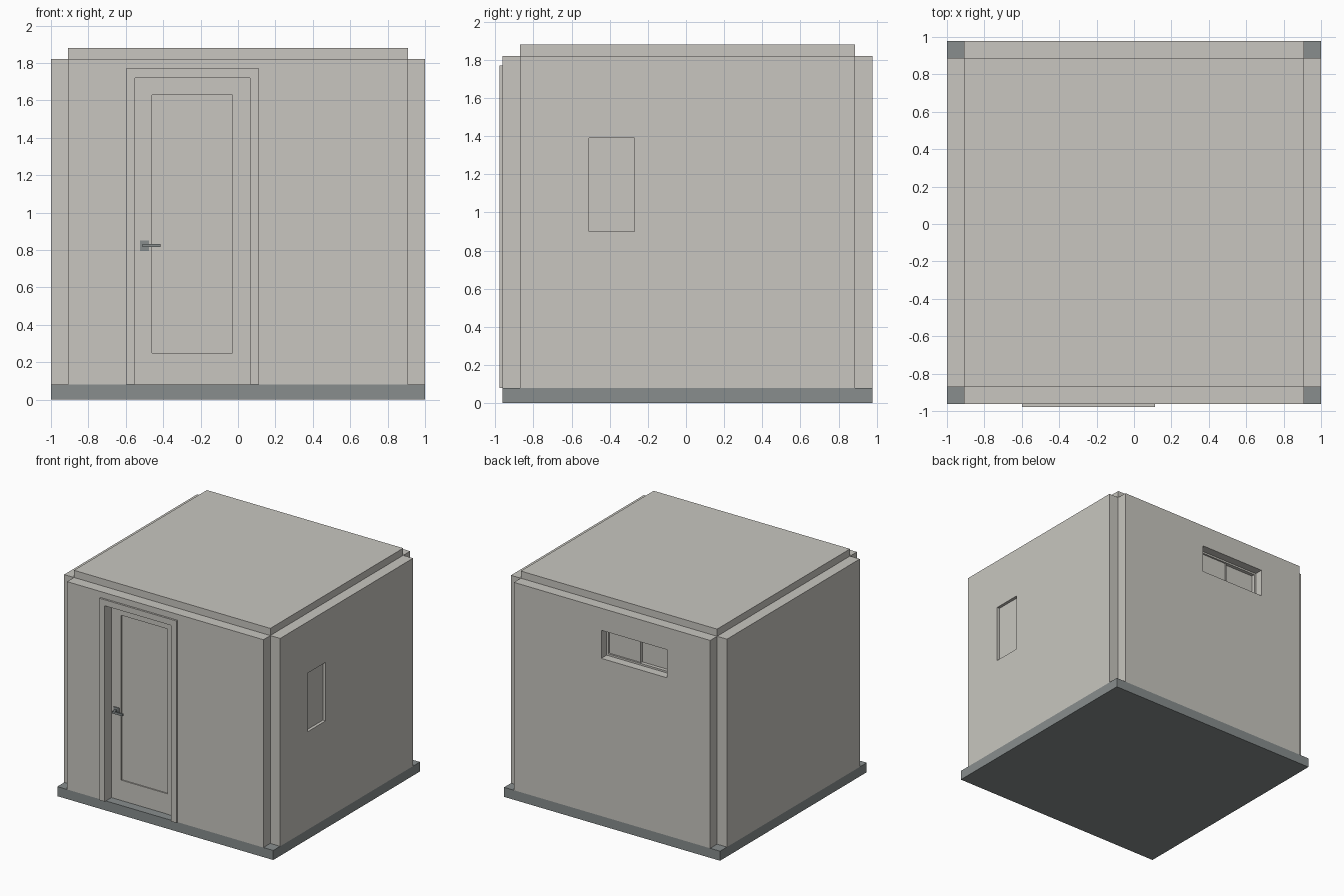
import bpy
import bmesh
from mathutils import Vector

cube = bpy.data.objects.get("Cube")
if cube:
    bpy.data.objects.remove(cube, do_unlink=True)


def material(name, colour):
    m = bpy.data.materials.new(name)
    m.use_nodes = True
    m.diffuse_color = (*colour, 1)
    m.node_tree.nodes["Principled BSDF"].inputs["Base Color"].default_value = (*colour, 1)
    return m


PLASTER = material("warm light grey", (0.58, 0.565, 0.525))
STEEL = material("blue grey", (0.246, 0.27, 0.27))


def panel(name, axis, u, z, depth, mat=PLASTER, hole=None):
    """Upright slab in the u-z plane, thick along the axis, with an optional
    rectangular hole given as (u0, u1, z0, z1)."""
    us = sorted({*u, *(hole[:2] if hole else ())})
    zs = sorted({*z, *(hole[2:] if hole else ())})
    bm = bmesh.new()

    def point(a, b):
        return Vector((depth[0], a, b) if axis == "x" else (a, depth[0], b))

    for u0, u1 in zip(us, us[1:]):
        for z0, z1 in zip(zs, zs[1:]):
            if hole and hole[0] <= u0 < hole[1] and hole[2] <= z0 < hole[3]:
                continue
            corners = ((u0, z0), (u1, z0), (u1, z1), (u0, z1))
            bm.faces.new([bm.verts.new(point(*c)) for c in corners])
    bmesh.ops.remove_doubles(bm, verts=bm.verts, dist=0.0001)
    out = bmesh.ops.extrude_face_region(bm, geom=bm.faces[:], use_keep_orig=True)
    step = depth[1] - depth[0]
    shift = Vector((step, 0, 0) if axis == "x" else (0, step, 0))
    moved = [g for g in out["geom"] if isinstance(g, bmesh.types.BMVert)]
    bmesh.ops.translate(bm, vec=shift, verts=moved)
    bmesh.ops.recalc_face_normals(bm, faces=bm.faces)
    mesh = bpy.data.meshes.new(name)
    bm.to_mesh(mesh)
    bm.free()
    mesh.materials.append(mat)
    obj = bpy.data.objects.new(name, mesh)
    bpy.context.scene.collection.objects.link(obj)
    return obj


# Main dimensions
FRONT, BACK, T = -0.962, 0.978, 0.091
IN_X, IN_F, IN_B = 1 - T, FRONT + T, BACK - T
FLOOR, WALL_TOP, ROOF_TOP = 0.08, 1.82, 1.88
WALL_Z = (FLOOR, WALL_TOP)

# Base and roof slabs
panel("base_slab", "y", (-1, 1), (0, FLOOR), (FRONT, BACK), STEEL)
panel("roof_slab", "y", (-IN_X, IN_X), (1.76, ROOF_TOP), (IN_F, IN_B))

# Four wall slabs, leaving open notches at the corners
door = (-0.55, 0.064, FLOOR, 1.72)
side_win = (-0.51, -0.27, 0.9, 1.39)
back_win = (-0.51, 0.1, 1.40, 1.635)
panel("front_wall", "y", (-IN_X, IN_X), WALL_Z, (FRONT, IN_F), hole=door)
panel("back_wall", "y", (-IN_X, IN_X), WALL_Z, (IN_B, BACK), hole=back_win)
panel("left_wall", "x", (IN_F, IN_B), WALL_Z, (IN_X, 1), hole=side_win)
panel("right_wall", "x", (IN_F, IN_B), WALL_Z, (-1, -IN_X))

# Side window pane, set slightly into the wall
panel("side_window_pane", "x", side_win[:2], side_win[2:], (0.94, 0.975))

# Back window: frame, two sliding panes and a mullion deep in the opening
u0, u1, z0, z1 = back_win
rim = 0.015
inner = (u0 + rim, u1 - rim, z0 + rim, z1 - rim)
mid = (u0 + u1) / 2
panel("back_window_frame", "y", (u0, u1), (z0, z1), (IN_B - 0.03, IN_B + 0.02), hole=inner)
panel("back_window_pane_outer", "y", (mid, inner[1]), inner[2:], (IN_B - 0.01, IN_B + 0.005))
panel("back_window_pane_inner", "y", (inner[0], mid), inner[2:], (IN_B - 0.025, IN_B - 0.01))
panel("back_window_mullion", "y", (mid - 0.005, mid + 0.005), inner[2:], (IN_B - 0.02, IN_B + 0.012))

# Door surround
panel("door_trim", "y", (-0.6, 0.113), (FLOOR, 1.77), (-0.978, FRONT), hole=door)

# Door leaf with a sunken panel, and the fixed stile beside it
LEAF = -0.888
seam = -0.03
recess = (-0.46, seam, 0.25, 1.63)
panel("door_leaf", "y", (door[0], seam), door[2:], (LEAF, LEAF + 0.04), hole=recess)
panel("door_panel", "y", recess[:2], recess[2:], (LEAF + 0.01, LEAF + 0.035))
panel("door_stile", "y", (seam, door[1]), door[2:], (LEAF - 0.003, LEAF + 0.04))

# Door handle
panel("handle_plate", "y", (-0.525, -0.475), (0.795, 0.85), (LEAF - 0.008, LEAF), STEEL)
panel("handle_stem", "y", (-0.51, -0.492), (0.815, 0.833), (LEAF - 0.04, LEAF), STEEL)
panel("handle_lever", "y", (-0.51, -0.415), (0.815, 0.833), (LEAF - 0.05, LEAF - 0.036), STEEL)
